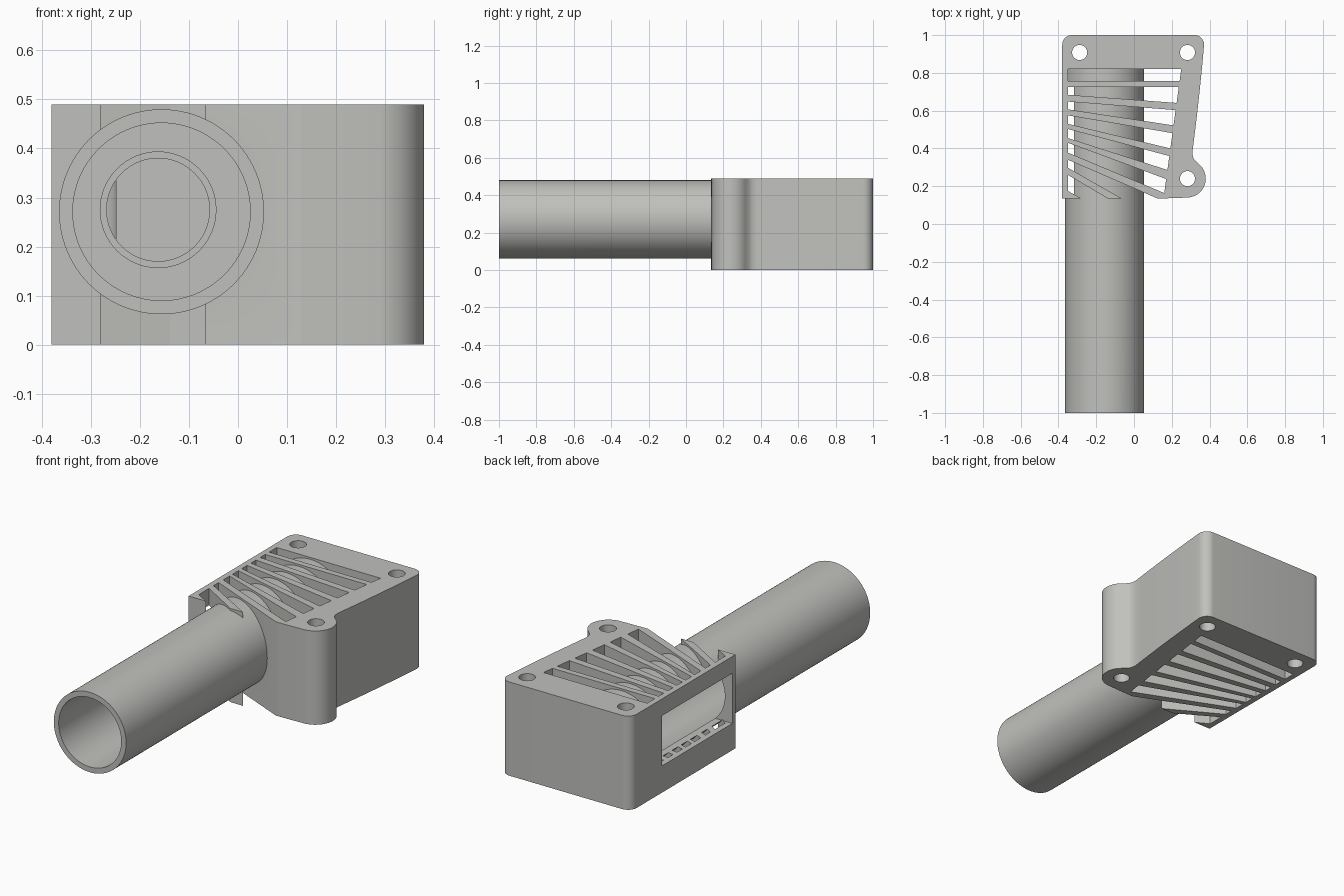
import bpy, bmesh, math
from mathutils import Matrix

if "Cube" in bpy.data.objects:
    bpy.data.objects.remove(bpy.data.objects["Cube"])

grey = bpy.data.materials.new("light_grey")
grey.diffuse_color = (0.53, 0.53, 0.51, 1)
grey.use_nodes = True
grey.node_tree.nodes["Principled BSDF"].inputs["Base Color"].default_value = grey.diffuse_color
H = 0.49


def finish(name, bm):
    bmesh.ops.recalc_face_normals(bm, faces=bm.faces)
    me = bpy.data.meshes.new(name)
    bm.to_mesh(me)
    bm.free()
    ob = bpy.data.objects.new(name, me)
    bpy.context.collection.objects.link(ob)
    me.materials.append(grey)
    return ob


def prism(name, pts, z0, z1):
    bm = bmesh.new()
    face = bm.faces.new([bm.verts.new((x, y, z0)) for x, y in pts])
    out = bmesh.ops.extrude_face_region(bm, geom=[face])
    for v in out["geom"]:
        if isinstance(v, bmesh.types.BMVert):
            v.co.z = z1
    return finish(name, bm)


def cylinder_y(name, x, z, r, y0, y1, n=96):
    bm = bmesh.new()
    m = Matrix.Translation((x, (y0 + y1) / 2, z)) @ Matrix.Rotation(math.pi / 2, 4, 'X')
    bmesh.ops.create_cone(bm, cap_ends=True, segments=n, radius1=r, radius2=r,
                          depth=y1 - y0, matrix=m)
    return finish(name, bm)


def arc(cx, cy, r, a0, a1, n):
    return [(cx + r * math.cos(math.radians(a0 + (a1 - a0) * i / n)),
             cy + r * math.sin(math.radians(a0 + (a1 - a0) * i / n))) for i in range(n + 1)]


def combine(ob, other, op):
    mod = ob.modifiers.new(op, 'BOOLEAN')
    mod.operation, mod.solver, mod.object = op, 'EXACT', other
    bpy.context.view_layer.objects.active = ob
    bpy.ops.object.modifier_apply(modifier=mod.name)
    bpy.data.objects.remove(other)


# Housing outline: square front left, round back corners, curved side, screw boss
outline = [(-0.38, 0.135), (0.13, 0.135), (0.21, 0.137)]
outline += arc(0.28, 0.24, 0.1, -85, 52, 20)
outline += [(0.322, 0.337), (0.312, 0.355), (0.309, 0.38)]
for i in range(1, 13):  # gently curved right side
    t = i / 12
    outline.append((0.309 + 0.075 * t - 0.013 * t * t, 0.38 + 0.57 * t))
outline += arc(0.321, 0.95, 0.05, 8, 90, 8)
outline += arc(-0.33, 0.95, 0.05, 90, 180, 8)
body = prism("slotted_housing_with_pipe", outline, 0, H)

# Fan of slots: left end (top, bottom), right end (top, bottom)
fan = [(0.82, 0.757, 0.82, 0.757), (0.725, 0.684, 0.725, 0.641),
       (0.648, 0.607, 0.603, 0.522), (0.575, 0.53, 0.481, 0.4),
       (0.503, 0.455, 0.36, 0.286), (0.43, 0.378, 0.238, 0.164)]


def right_end(y):
    return 0.25 - 0.137 * (0.82 - y)


slots = [[(-0.35, b), (right_end(d), d), (right_end(c), c), (-0.35, a)] for a, b, c, d in fan]
# Two slots that run out through the front face
slots.append([(-0.35, 0.298), (-0.065, 0.135), (-0.03, 0.115), (0.17, 0.115), (0.125, 0.135), (-0.35, 0.34)])
slots.append([(-0.35, 0.175), (-0.28, 0.135), (-0.245, 0.115), (-0.105, 0.115), (-0.35, 0.26)])
for s in slots:
    combine(body, prism("slot_cutter", s, -0.1, H + 0.1), 'DIFFERENCE')

# Screw holes
for x, y in ((-0.288, 0.908), (0.283, 0.908), (0.283, 0.24)):
    combine(body, prism("screw_cutter", arc(x, y, 0.04, 0, 348.75, 31), -0.1, H + 0.1), 'DIFFERENCE')

# Pipe, its bore, and the stepped blind hole at its end
combine(body, cylinder_y("pipe", -0.156, 0.271, 0.209, -1, 0.83), 'UNION')
combine(body, cylinder_y("bore_cutter", -0.156, 0.271, 0.181, -1.1, 0.815), 'DIFFERENCE')
combine(body, cylinder_y("recess_cutter", -0.163, 0.275, 0.118, 0.8, 0.86, 64), 'DIFFERENCE')
combine(body, cylinder_y("recess_cutter", -0.163, 0.275, 0.105, 0.85, 0.9, 64), 'DIFFERENCE')

# Side window opening into the pipe
window = [(-0.5, 0.16), (-0.16, 0.16), (-0.16, 0.74), (-0.5, 0.74)]
combine(body, prism("window_cutter", window, 0.14, 0.402), 'DIFFERENCE')

bpy.ops.object.select_all(action='DESELECT')
body.select_set(True)
bpy.context.view_layer.objects.active = body
bpy.ops.object.shade_smooth_by_angle(angle=math.radians(25))
